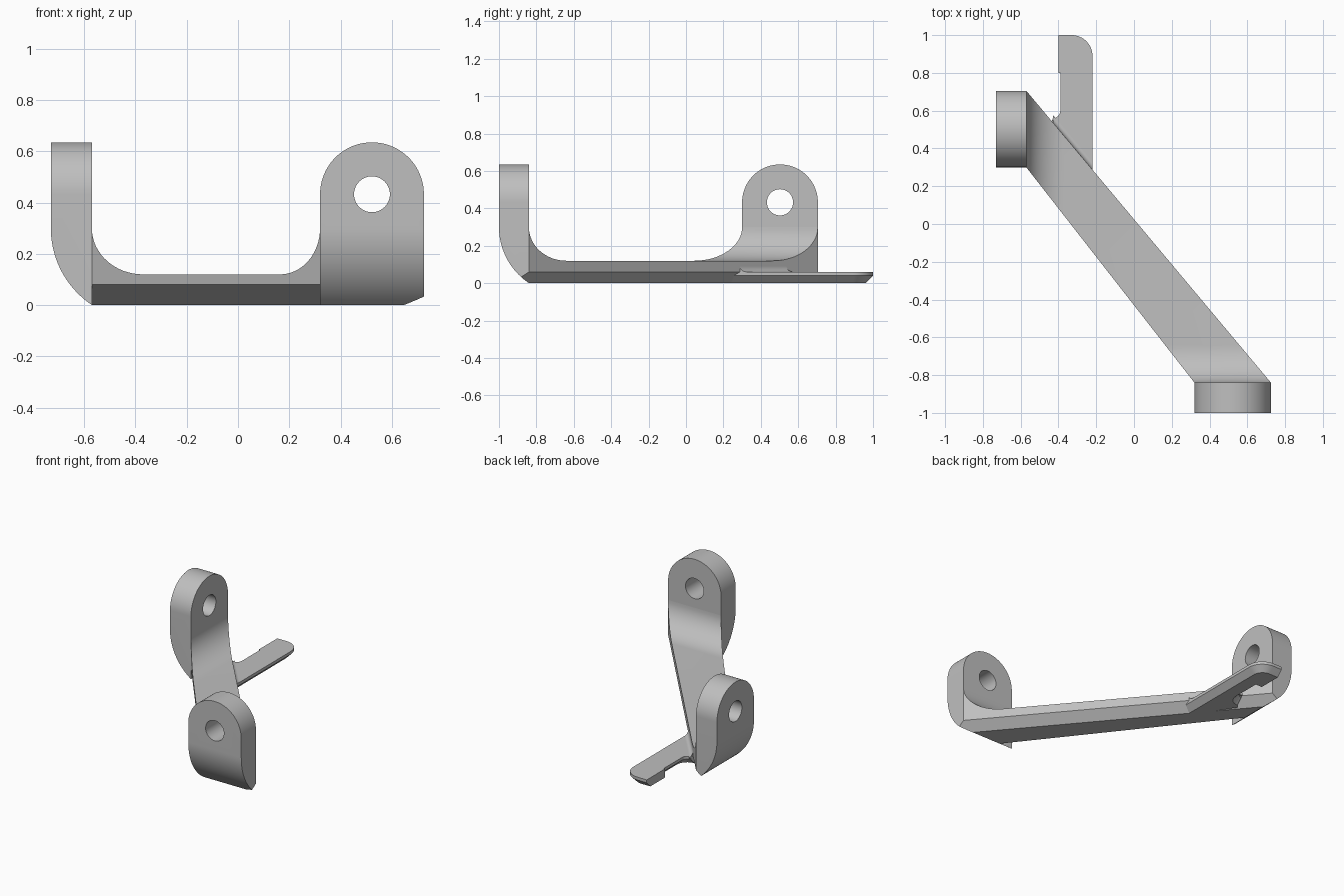
import bpy, bmesh, math
from mathutils import Vector

cube = bpy.data.objects.get("Cube")
if cube:
    bpy.data.objects.remove(cube, do_unlink=True)

grey = bpy.data.materials.new("plain grey")
grey.use_nodes = True
grey.diffuse_color = (0.52, 0.52, 0.52, 1)
grey.node_tree.nodes["Principled BSDF"].inputs["Base Color"].default_value = (0.52, 0.52, 0.52, 1)

R, MID, THICK = 0.2025, 0.4325, 0.16      # lug radius, hole height, thickness
IN_X, IN_Y = -0.57, -0.84                 # inner faces of the two lugs
BEND, FLOOR = 0.3, 0.12                   # where the bends start, bar top


def loft(name, sections):
    """Closed solid through sections that have the same number of points."""
    bm = bmesh.new()
    rings = [[bm.verts.new(p) for p in s] for s in sections]
    for a, b in zip(rings, rings[1:]):
        for i in range(len(a)):
            j = (i + 1) % len(a)
            bm.faces.new((a[i], a[j], b[j], b[i]))
    bm.faces.new(rings[0])
    bm.faces.new(rings[-1])
    bmesh.ops.recalc_face_normals(bm, faces=bm.faces)
    mesh = bpy.data.meshes.new(name)
    bm.to_mesh(mesh)
    bm.free()
    mesh.materials.append(grey)
    obj = bpy.data.objects.new(name, mesh)
    bpy.context.collection.objects.link(obj)
    return obj


def arc(cx, cy, rx, ry, start, end, n=12):
    angles = [math.radians(start + (end - start) * i / n) for i in range(n + 1)]
    return [(cx + rx * math.cos(a), cy + ry * math.sin(a)) for a in angles]


def activate(obj):
    bpy.ops.object.select_all(action='DESELECT')
    obj.select_set(True)
    bpy.context.view_layer.objects.active = obj


def boolean(obj, cutter, operation):
    activate(obj)
    mod = obj.modifiers.new("cut", 'BOOLEAN')
    mod.operation, mod.solver, mod.object = operation, 'EXACT', cutter
    bpy.ops.object.modifier_apply(modifier=mod.name)
    bpy.data.objects.remove(cutter, do_unlink=True)


def smooth(obj):
    activate(obj)
    bpy.ops.object.shade_smooth_by_angle(angle=math.radians(30))


# Long edges of the diagonal bar
left_a, left_b = Vector((IN_X, 0.3)), Vector((0.32, IN_Y))
right_a, right_b = Vector((IN_X, 0.705)), Vector((0.725, IN_Y))
left_d, right_d = (left_b - left_a).normalized(), (right_b - right_a).normalized()
LEFT_CUT, RIGHT_CUT = 0.08, 0.06


def on_line(start, d, axis, value):
    return start + d * ((value - start[axis]) / d[axis])


def bar_section(axis, value, top):
    """Six-sided slice of the bar at a fixed x (axis 0) or y (axis 1)."""
    left = on_line(left_a, left_d, axis, value)
    right = on_line(right_a, right_d, axis, value)
    across = (right - left).normalized()
    low_l = left + across * (LEFT_CUT / abs(left_d[axis]))
    low_r = right - across * (RIGHT_CUT / abs(right_d[axis]))
    return [(*left, top), (*right, top), (*right, RIGHT_CUT),
            (*low_r, 0), (*low_l, 0), (*left, LEFT_CUT)]


# Diagonal bar, curving up into both lugs
bend = arc(0.2, BEND, 0.2, BEND - FLOOR, 180, 270, 16)
sections = [bar_section(0, IN_X + d, z) for d, z in bend]
sections += [bar_section(1, IN_Y + d, z) for d, z in reversed(bend)]
smooth(loft("diagonal_bar", sections))


# Upright lugs: u runs across, v outwards from the inner face
def lug(name, place):
    def prism_u(part, pts, w):
        return loft(part, [[place(u, v, z) for v, z in pts] for u in (-w, w)])

    def prism_v(part, pts):
        return loft(part, [[place(u, v, z) for u, z in pts] for v in (-0.1, 0.3)])

    side = [(0, 0), (0, 0.8), (THICK, 0.8)] + arc(-0.2, BEND, 0.36, 0.36, 0, -56.2, 20)
    obj = prism_u(name, side, 0.3)
    outline = [(-R, -0.1), (R, -0.1)] + arc(0, MID, R, R, 0, 180, 40)
    boolean(obj, prism_v("outline_cutter", outline), 'INTERSECT')
    boolean(obj, prism_v("hole_cutter", arc(0, MID, 0.07, 0.07, 0, 360, 40)[:-1]), 'DIFFERENCE')

    # Carry the bar's lower chamfer through the lug
    bm = bmesh.new()
    bm.from_mesh(obj.data)
    cut = bmesh.ops.bisect_plane(
        bm, geom=bm.verts[:] + bm.edges[:] + bm.faces[:], clear_outer=True,
        plane_co=(*right_b, RIGHT_CUT), plane_no=(-right_d.y, right_d.x, -1))
    edges = [e for e in cut["geom_cut"] if isinstance(e, bmesh.types.BMEdge)]
    bmesh.ops.holes_fill(bm, edges=edges, sides=0)
    bmesh.ops.recalc_face_normals(bm, faces=bm.faces)
    bm.to_mesh(obj.data)
    bm.free()
    smooth(obj)


lug("front_lug", lambda u, v, z: (0.5225 + u, IN_Y - v, z))
lug("side_lug", lambda u, v, z: (IN_X - v, 0.5025 + u, z))


# Flat arm at the back, chamfered underneath
def arm_outline(c, z):
    pts = [(-0.22 - c, 0.2)]
    pts += arc(-0.33, 0.89, 0.11 - c, 0.11 - c, 0, 90)
    pts += [(-0.39 + c, 1 - c)]
    pts += arc(-0.43, 0.6, 0.04 + c, 0.04 + c, 0, -90, 8)
    pts += [(-0.45, 0.5)]
    return [(x, y, z) for x, y in pts]


smooth(loft("rear_arm", [arm_outline(0.04, 0), arm_outline(0, 0.04), arm_outline(0, 0.06)]))

# Small lip along the free end of the arm
loft("arm_lip", [[(-0.4, 0.8, z), (-0.34, 0.8, z), (-0.34, y, z), (-0.4, y, z)]
                 for y, z in ((0.96, 0), (1, 0.04), (1, 0.06))])

# Small fillet where the arm meets the bar
curve = [(-0.01, 0.05), (-0.01, 0.09)] + arc(0.04, 0.09, 0.04, 0.03, 180, 270, 8) + [(0.04, 0.05)]
ends = [on_line(right_a, right_d, 0, x) for x in (-0.43, -0.22)]
smooth(loft("arm_fillet", [[(p.x, p.y + d, z) for d, z in curve] for p in ends]))
